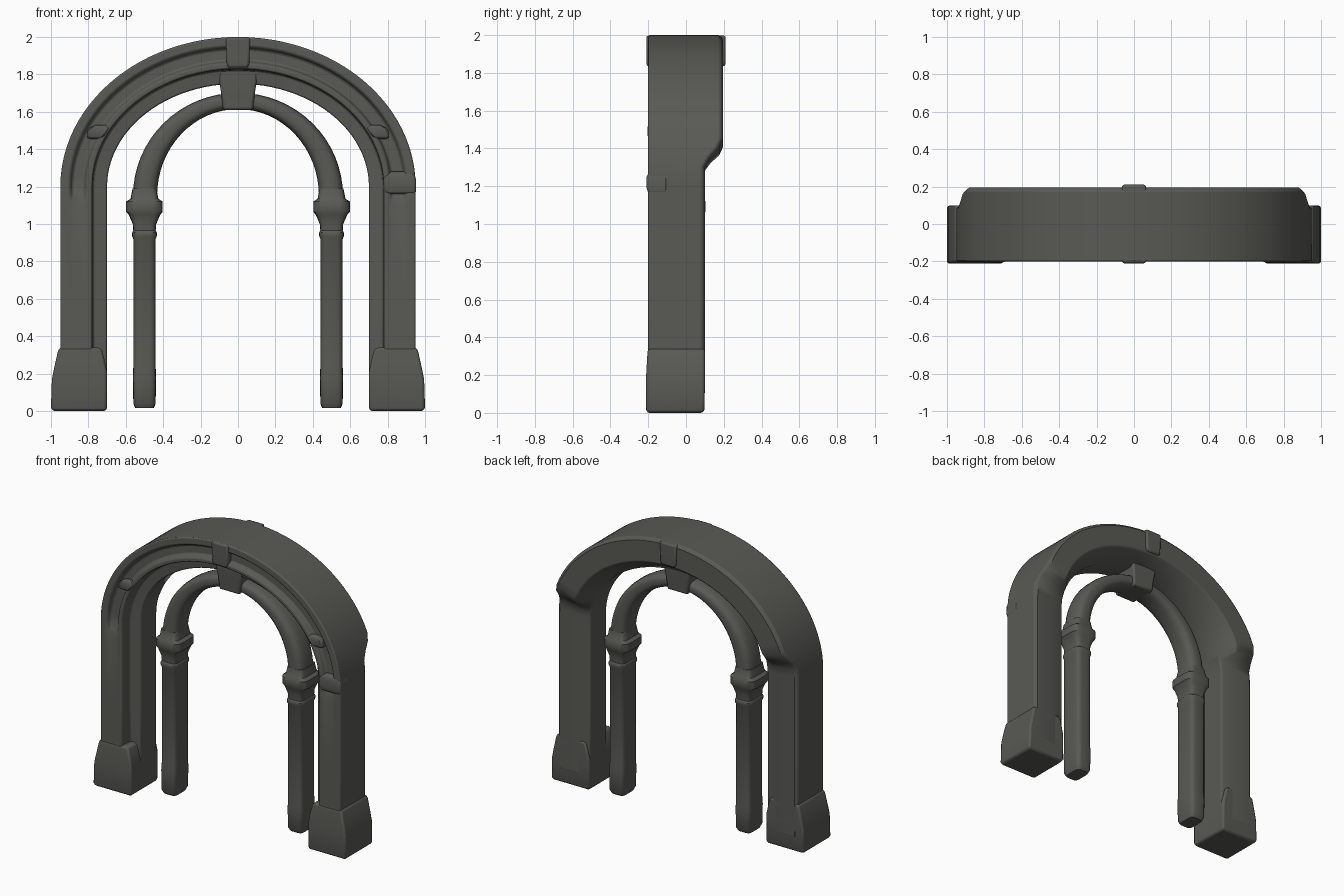
import bpy, bmesh, math

cube = bpy.data.objects.get("Cube")
if cube:
    bpy.data.objects.remove(cube, do_unlink=True)

stone = bpy.data.materials.new("dark grey stone")
stone.use_nodes = True
COLOUR = (0.1, 0.1, 0.09, 1)
stone.diffuse_color = COLOUR
stone.node_tree.nodes["Principled BSDF"].inputs["Base Color"].default_value = COLOUR


def skin(name, rings, bevel=0.0, angle=35):
    """Join closed rings of points into a capped, softly shaded solid."""
    bm = bmesh.new()
    loops = [[bm.verts.new(p) for p in ring] for ring in rings]
    n = len(loops[0])
    for a, b in zip(loops, loops[1:]):
        for i in range(n):
            j = (i + 1) % n
            bm.faces.new((a[i], a[j], b[j], b[i]))
    bm.faces.new(loops[0])
    bm.faces.new(loops[-1])
    bmesh.ops.recalc_face_normals(bm, faces=bm.faces[:])
    mesh = bpy.data.meshes.new(name)
    bm.to_mesh(mesh)
    bm.free()
    mesh.materials.append(stone)
    obj = bpy.data.objects.new(name, mesh)
    bpy.context.collection.objects.link(obj)
    if bevel:
        mod = obj.modifiers.new("worn edges", "BEVEL")
        mod.width = bevel
        mod.segments = 2
        mod.limit_method = "ANGLE"
        mod.angle_limit = math.radians(40)
    bpy.ops.object.select_all(action="DESELECT")
    bpy.context.view_layer.objects.active = obj
    obj.select_set(True)
    bpy.ops.object.shade_smooth_by_angle(angle=math.radians(angle))
    return obj


def smoothstep(lo, hi, v):
    t = min(max((v - lo) / (hi - lo), 0), 1)
    return t * t * (3 - 2 * t)


def round_section(hx, hy, power=4, n=20):
    """Rounded rectangle made as a superellipse."""
    pts = []
    for i in range(n):
        a = 2 * math.pi * (i + 0.5) / n
        c, s = math.cos(a), math.sin(a)
        pts.append((hx * math.copysign(abs(c) ** (2 / power), c),
                    hy * math.copysign(abs(s) ** (2 / power), s)))
    return pts


def block(name, levels, bevel=0.012):
    """Stack of rectangles: z, x from, x to, y from, y to."""
    rings = [[(x0, y0, z), (x1, y0, z), (x1, y1, z), (x0, y1, z)]
             for z, x0, x1, y0, y1 in levels]
    return skin(name, rings, bevel)


# Outer arch: stepped section carried up one leg, over the top and down again
SPRING, STEPS = 1.2, 48


def outer_ring(angle, leg_z=None):
    def place(inset, y):
        x = (0.95 - inset) * math.cos(angle)
        z = leg_z if leg_z is not None else SPRING + (0.8 - inset) * math.sin(angle)
        return (x, y, z)
    z = place(0, 0)[2]
    back = 0.1 + 0.095 * smoothstep(1.3, 1.45, z)
    groove = 0.035 * smoothstep(1.1, 1.2, z)
    front = -0.2
    section = [(0, front), (0.05, front), (0.065, front + groove),
               (0.125, front + groove), (0.14, front), (0.17, front),
               (0.175, -0.11), (0.25, -0.1), (0.25, 0.08),
               (0.17, back), (0.02, back), (0, back - 0.015)]
    return [place(t, y) for t, y in section]


leg_heights = [0.1, 0.6, 1.1, 1.15]
rings = [outer_ring(0, z) for z in leg_heights]
rings += [outer_ring(math.pi * i / STEPS) for i in range(STEPS + 1)]
rings += [outer_ring(math.pi, z) for z in reversed(leg_heights)]
skin("outer_arch", rings, 0.008)

# Inner arch: rounded rib
rings = []
tube = round_section(1, 0.085, 3)
for i in range(33):
    a = math.pi * i / 32
    rings.append([((0.497 + 0.065 * u) * math.cos(a), v,
                   1.15 + (0.508 + 0.044 * u) * math.sin(a)) for u, v in tube])
skin("inner_arch", rings)

# Columns, feet and worn shoulder blocks on both sides
column = [(0.015, 0.05, 0.07), (0.04, 0.06, 0.085), (0.18, 0.062, 0.088),
          (0.24, 0.06, 0.083), (0.92, 0.06, 0.083), (0.935, 0.066, 0.09),
          (0.955, 0.066, 0.09), (0.965, 0.06, 0.083), (1.0, 0.063, 0.085),
          (1.05, 0.085, 0.095), (1.065, 0.098, 0.103), (1.12, 0.098, 0.103),
          (1.135, 0.075, 0.093), (1.19, 0.064, 0.085)]
for side, word in ((1, "left"), (-1, "right")):
    skin(word + "_column",
         [[(side * 0.5 + u, v, z) for u, v in round_section(hx, hy, 5)]
          for z, hx, hy in column])

    def mirrored(levels):
        return [(z, *sorted((side * a, side * b)), y0, y1) for z, a, b, y0, y1 in levels]

    block(word + "_foot", mirrored([
        (0.0, 0.705, 0.99, -0.205, 0.09), (0.02, 0.7, 1.0, -0.212, 0.098),
        (0.17, 0.7, 0.995, -0.212, 0.1), (0.22, 0.702, 0.985, -0.21, 0.1),
        (0.32, 0.725, 0.963, -0.204, 0.1), (0.34, 0.74, 0.952, -0.2, 0.098)]))
    block(word + "_shoulder", mirrored([
        (1.455, 0.74, 0.8, -0.195, -0.1), (1.47, 0.715, 0.81, -0.205, -0.09),
        (1.51, 0.69, 0.8, -0.205, -0.09), (1.53, 0.69, 0.76, -0.195, -0.1)]))

# Chipped ledge on one leg only
block("leg_ledge", [(1.16, 0.79, 0.95, -0.2, -0.1), (1.19, 0.78, 0.953, -0.208, -0.1),
                    (1.25, 0.78, 0.95, -0.208, -0.1), (1.28, 0.82, 0.935, -0.195, -0.1)])

# Keystone joining the arches, and the crown block above it
block("keystone", [(1.61, -0.08, 0.08, -0.1, 0.1), (1.7, -0.09, 0.09, -0.105, 0.105),
                   (1.76, -0.1, 0.1, -0.11, 0.11), (1.84, -0.1, 0.1, -0.11, 0.11)])
block("crown_block", [(1.835, -0.055, 0.055, -0.208, 0.208),
                      (1.86, -0.06, 0.06, -0.21, 0.21),
                      (1.998, -0.065, 0.065, -0.21, 0.21)])
